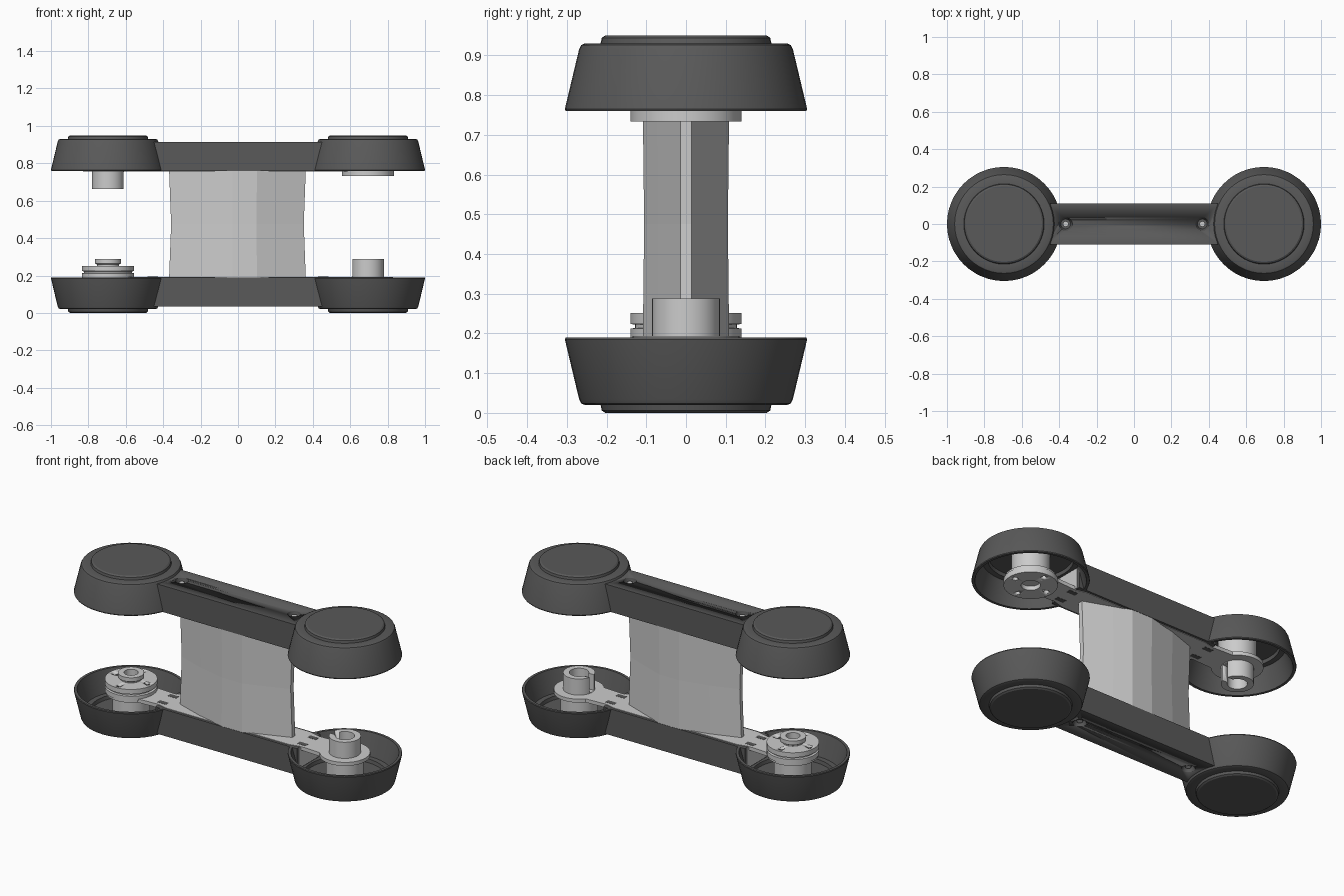
import bpy, bmesh, math
from mathutils import Matrix

if "Cube" in bpy.data.objects:
    bpy.data.objects.remove(bpy.data.objects["Cube"])

H = 0.95          # overall height
CX = 0.695        # cup centre distance
SEG = 48


def material(name, v):
    m = bpy.data.materials.new(name)
    m.diffuse_color = (v, v, v, 1)
    m.use_nodes = True
    m.node_tree.nodes["Principled BSDF"].inputs["Base Color"].default_value = m.diffuse_color
    return m


DARK = material("dark grey plastic", 0.10)
LIGHT = material("light grey metal", 0.60)


def finish(name, bm, mat, smooth=True):
    bmesh.ops.remove_doubles(bm, verts=bm.verts, dist=1e-5)
    bmesh.ops.recalc_face_normals(bm, faces=bm.faces)
    me = bpy.data.meshes.new(name)
    bm.to_mesh(me)
    bm.free()
    me.materials.append(mat)
    ob = bpy.data.objects.new(name, me)
    bpy.context.collection.objects.link(ob)
    if smooth:
        bpy.ops.object.select_all(action='DESELECT')
        ob.select_set(True)
        bpy.context.view_layer.objects.active = ob
        bpy.ops.object.shade_smooth_by_angle(angle=math.radians(28))
    return ob


def lathe(name, profile, x, mat, y=0, seg=SEG):
    """Spin a closed (radius, z) outline about a vertical axis."""
    bm = bmesh.new()
    vs = [bm.verts.new((r, 0, z)) for r, z in profile]
    es = [bm.edges.new((vs[i], vs[(i + 1) % len(vs)])) for i in range(len(vs))
          if profile[i][0] + profile[(i + 1) % len(vs)][0] > 0]
    bmesh.ops.spin(bm, geom=vs + es, cent=(0, 0, 0), axis=(0, 0, 1),
                   angle=2 * math.pi, steps=seg)
    bmesh.ops.translate(bm, vec=(x, y, 0), verts=bm.verts)
    return finish(name, bm, mat)


def tube(name, r, z0, z1, x, mat, inner=0.0, y=0, seg=SEG):
    return lathe(name, [(inner, z0), (r, z0), (r, z1), (inner, z1)], x, mat, y, seg)


def box(name, x0, x1, y0, y1, z0, z1, mat, bevel=0.0):
    bm = bmesh.new()
    bmesh.ops.create_cube(bm, size=1)
    for v in bm.verts:
        v.co = (x1 if v.co.x > 0 else x0, y1 if v.co.y > 0 else y0, z1 if v.co.z > 0 else z0)
    if bevel:   # round the two long lower edges
        es = [e for e in bm.edges if all(v.co.z == z0 for v in e.verts)
              and abs(e.verts[0].co.x - e.verts[1].co.x) > 0.1]
        bmesh.ops.bevel(bm, geom=es, offset=bevel, segments=3, profile=0.5, affect='EDGES')
    return finish(name, bm, mat)


def prism(name, pts, z0, z1, mat):
    bm = bmesh.new()
    f = bm.faces.new([bm.verts.new((x, y, z0)) for x, y in pts])
    ext = bmesh.ops.extrude_face_region(bm, geom=[f])["geom"]
    bmesh.ops.translate(bm, vec=(0, 0, z1 - z0),
                        verts=[g for g in ext if isinstance(g, bmesh.types.BMVert)])
    return finish(name, bm, mat)


def cut(ob, cutters):
    """Subtract cutters for good, then delete them."""
    for c in cutters:
        m = ob.modifiers.new("cut", 'BOOLEAN')
        m.operation, m.solver, m.object = 'DIFFERENCE', 'EXACT', c
    dg = bpy.context.evaluated_depsgraph_get()
    me = bpy.data.meshes.new_from_object(ob.evaluated_get(dg))
    ob.modifiers.clear()
    ob.data = me
    for c in cutters:
        bpy.data.objects.remove(c)
    return ob


def arc(cx, r, a0, a1, n=24):
    return [(cx + r * math.cos(math.radians(a0 + (a1 - a0) * i / n)),
             r * math.sin(math.radians(a0 + (a1 - a0) * i / n))) for i in range(n + 1)]


def build_half(side):
    parts = []
    # round cups with a raised outer disc and stepped hollow inside
    cup = [(0, 0), (0.203, 0), (0.212, 0.006), (0.215, 0.02), (0.255, 0.02), (0.264, 0.024),
           (0.269, 0.034), (0.305, 0.185), (0.303, 0.19), (0.288, 0.19), (0.252, 0.065),
           (0.222, 0.065), (0.218, 0.045), (0, 0.045)]
    for s, end in ((-1, "left"), (1, "right")):
        parts.append(lathe(f"{side}_{end}_cup", cup, s * CX, DARK))
    # bar joining the cups, with countersunk screw holes
    bar = box(f"{side}_bar", -0.46, 0.46, -0.11, 0.11, 0.035, 0.19, DARK, 0.012)
    cut(bar, [lathe("cutter", [(0, 0.02), (0.036, 0.02), (0.036, 0.037), (0.026, 0.06),
                               (0, 0.06)], s * 0.365, DARK) for s in (-1, 1)])
    parts.append(bar)
    for s in (-1, 1):
        parts.append(tube(f"{side}_screw", 0.015, 0.045, 0.062, s * 0.365, LIGHT, seg=16))
    # metal core and top plate with slots
    parts.append(box(f"{side}_core", -0.465, 0.465, -0.097, 0.097, 0.07, 0.188, LIGHT))
    outline = (arc(CX, 0.135, -140, 140) + [(0.46, 0.08), (0.40, 0.095), (-0.40, 0.095), (-0.46, 0.08)]
               + arc(-CX, 0.135, 40, 320) + [(-0.46, -0.08), (-0.40, -0.095), (0.40, -0.095), (0.46, -0.08)])
    plate = prism(f"{side}_plate", outline, 0.172, 0.193, LIGHT)
    parts.append(plate)
    for sx in (-1, 1):
        for sy in (-1, 1):
            parts.append(box(f"{side}_slot", sx * 0.455 - 0.028, sx * 0.455 + 0.028,
                             sy * 0.048 - 0.014, sy * 0.048 + 0.014, 0.19, 0.194, DARK))
        parts.append(tube(f"{side}_post", 0.10, 0.04, 0.18, sx * CX, LIGHT))
    # split collar on the right, slot facing the middle
    collar = tube(f"{side}_collar", 0.085, 0.185, 0.288, CX, LIGHT, 0.052)
    cut(collar, [box("cutter", CX - 0.12, CX - 0.03, -0.02, 0.02, 0.196, 0.32, LIGHT)])
    parts.append(collar)
    # flanged hub on the left with four bolt holes
    top = 0.252 if side == "lower" else 0.217
    prof = [(0.05, 0.185), (0.14, 0.185), (0.14, top), (0.05, top)]
    if side == "lower":
        prof[2:2] = [(0.14, 0.212), (0.128, 0.214), (0.128, 0.222), (0.14, 0.224)]
    hub = lathe(f"{side}_hub", prof, -CX, LIGHT)
    cut(hub, [tube("cutter", 0.015, top - 0.02, top + 0.02, -CX + 0.105 * math.cos(a), LIGHT,
                   y=0.105 * math.sin(a), seg=16)
              for a in (0, math.pi / 2, math.pi, 1.5 * math.pi)])
    parts.append(hub)
    if side == "lower":
        parts.append(lathe("lower_hub_neck", [(0.038, 0.2), (0.055, 0.2), (0.058, 0.258), (0.07, 0.265),
                                              (0.07, 0.288), (0.038, 0.288)], -CX, LIGHT))
    return parts


build_half("lower")
# the upper half is the same assembly turned over end to end
turn = Matrix.Translation((0, 0, H)) @ Matrix.Rotation(math.pi, 4, 'Y')
for part in build_half("upper"):
    part.data.transform(turn)

# lens-shaped central column with a slight waist
front = [(-0.363, 0.012), (-0.20, 0.068), (-0.03, 0.107), (0.10, 0.107), (0.20, 0.072), (0.357, 0.014)]
ring = [(x, -y) for x, y in front] + [(x, y) for x, y in reversed(front)]
bm = bmesh.new()
rows = [[bm.verts.new((x * k, y * k, z)) for x, y in ring]
        for z, k in ((0.185, 1.015), (0.475, 0.985), (0.765, 1.015))]
n = len(ring)
for a, b in zip(rows, rows[1:]):
    for i in range(n):
        bm.faces.new((a[i], a[(i + 1) % n], b[(i + 1) % n], b[i]))
bm.faces.new(rows[0])
bm.faces.new(rows[-1])
finish("central_column", bm, LIGHT, smooth=False)
